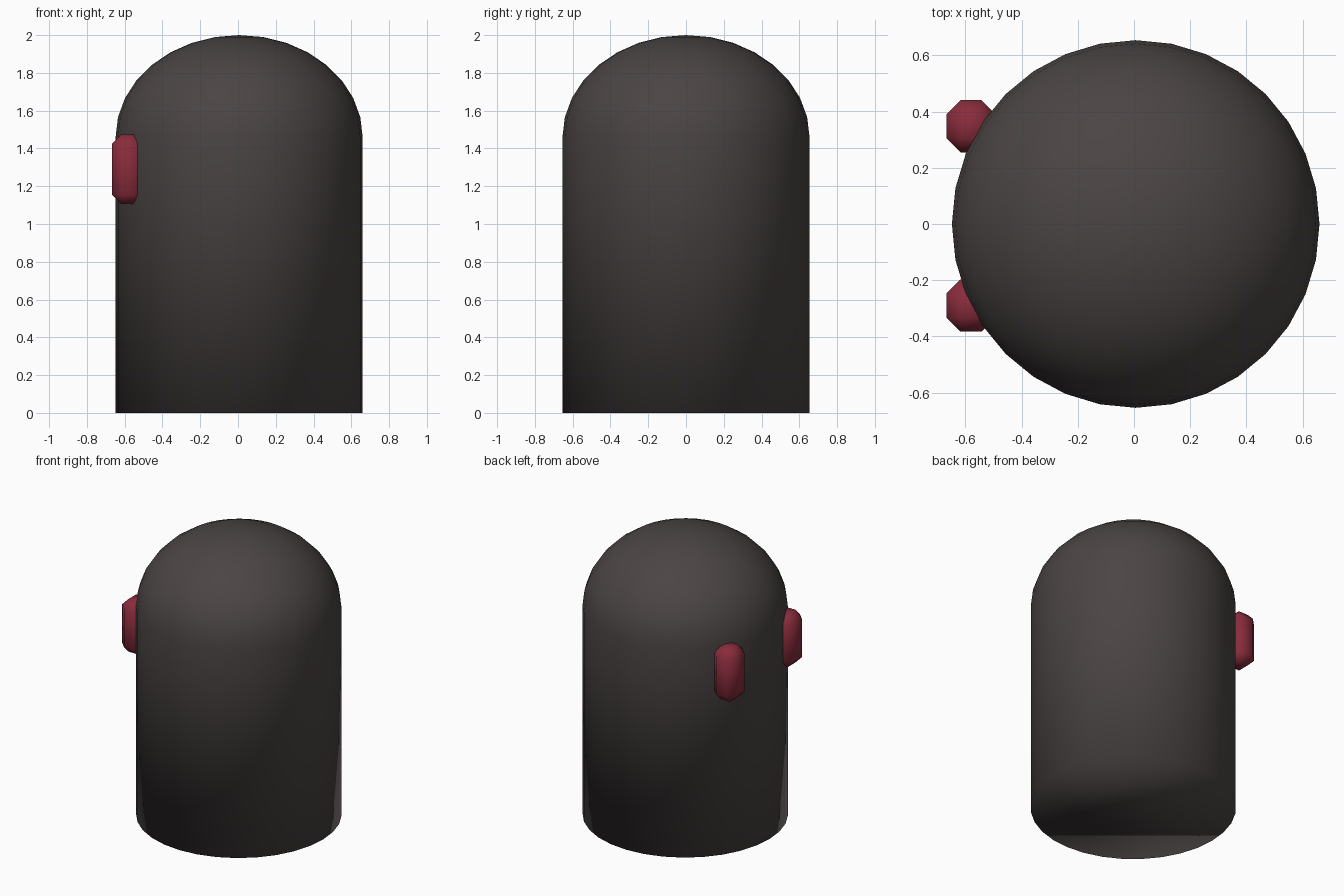
import bpy, bmesh, math

if "Cube" in bpy.data.objects:
    bpy.data.objects.remove(bpy.data.objects["Cube"])

def material(name, rgb):
    m = bpy.data.materials.new(name)
    m.diffuse_color = (*rgb, 1)
    m.use_nodes = True
    m.node_tree.nodes["Principled BSDF"].inputs["Base Color"].default_value = m.diffuse_color
    return m

def add_object(name, bm, mat):
    bmesh.ops.recalc_face_normals(bm, faces=bm.faces)
    for f in bm.faces:
        f.smooth = True
    me = bpy.data.meshes.new(name)
    bm.to_mesh(me)
    bm.free()
    me.materials.append(mat)
    ob = bpy.data.objects.new(name, me)
    bpy.context.collection.objects.link(ob)
    return ob

dark = material("dark_grey", (0.07, 0.058, 0.058))
red = material("dark_red", (0.25, 0.025, 0.045))

# Body: 32-sided column with a domed top and a closed flat base
SIDES, RADIUS, SHOULDER, CX = 32, 0.654, 1.46, 0.006
rings = [(RADIUS, 0.0)]
for i in range(8):
    a = math.radians(11.25 * i)
    rings.append((RADIUS * math.cos(a), SHOULDER + (2 - SHOULDER) * math.sin(a)))

bm = bmesh.new()
loops = []
for r, z in rings:
    loops.append([bm.verts.new((CX + r * math.cos(2 * math.pi * k / SIDES),
                                r * math.sin(2 * math.pi * k / SIDES), z))
                  for k in range(SIDES)])
tip = bm.verts.new((CX, 0, 2))
for lo, hi in zip(loops, loops[1:]):
    for k in range(SIDES):
        n = (k + 1) % SIDES
        bm.faces.new((lo[k], lo[n], hi[n], hi[k]))
for k in range(SIDES):
    bm.faces.new((loops[-1][k], loops[-1][(k + 1) % SIDES], tip))
bm.faces.new(loops[0][::-1])
add_object("body", bm, dark)

# Eyes: tall chamfered blocks set into the left side
def eye(name, y):
    bm = bmesh.new()
    bmesh.ops.create_cube(bm, size=1)
    bmesh.ops.scale(bm, vec=(0.174, 0.186, 0.37), verts=bm.verts)
    bmesh.ops.bevel(bm, geom=bm.edges[:], offset=0.05, segments=1,
                    affect='EDGES', offset_type='OFFSET')
    ob = add_object(name, bm, red)
    ob.location = (-0.58, y, 1.29)

eye("front_eye", -0.29)
eye("back_eye", 0.348)
